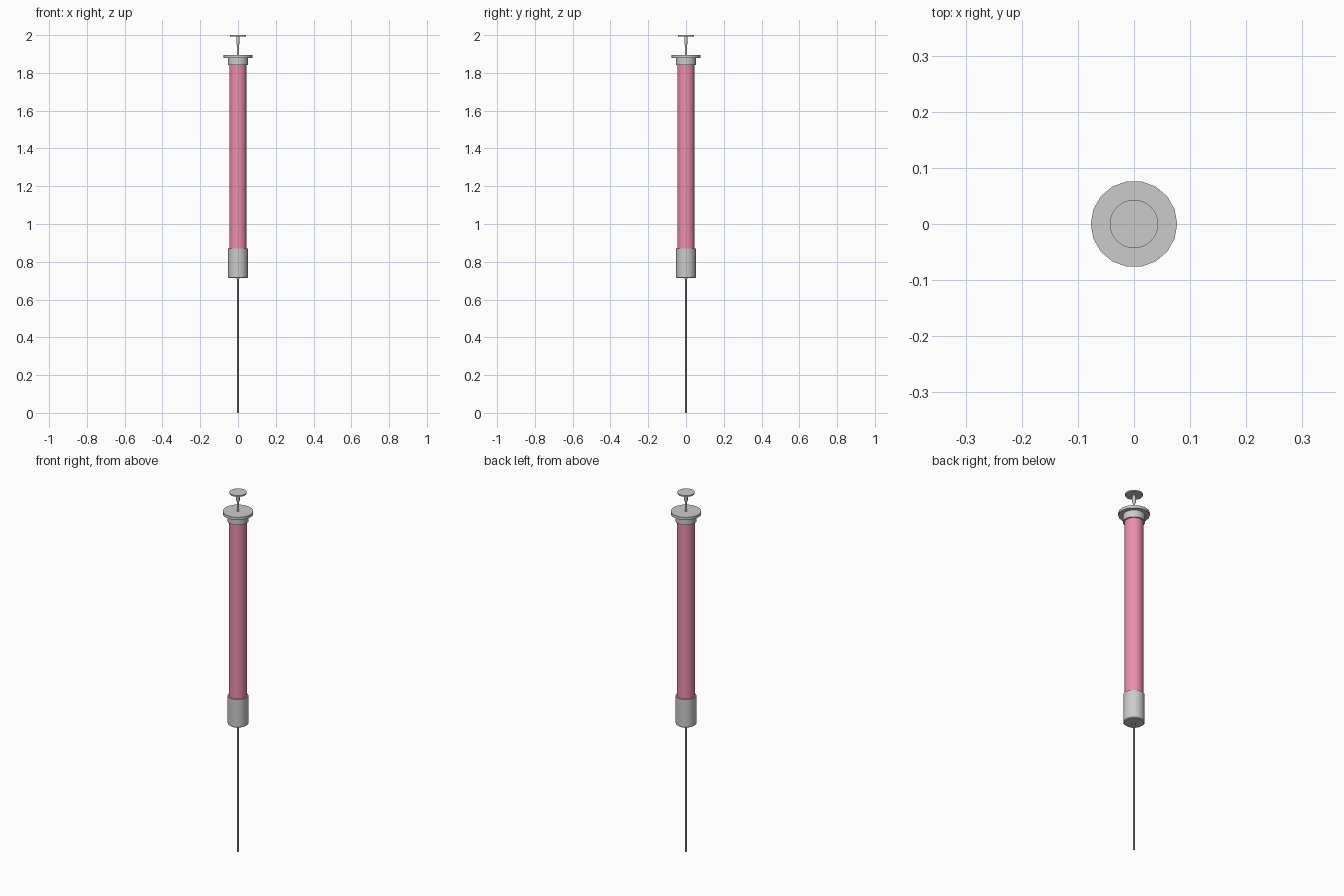
import bpy, math

if "Cube" in bpy.data.objects:
    bpy.data.objects.remove(bpy.data.objects["Cube"])


def lathe(name, profile, sides, color=None, phase=0.0):
    """Spin a (radius, z) profile around the z axis into a closed solid."""
    verts, faces = [], []
    for r, z in profile:
        for i in range(sides):
            a = phase + 2 * math.pi * i / sides
            verts.append((r * math.cos(a), r * math.sin(a), z))
    for k in range(len(profile) - 1):
        for i in range(sides):
            j = (i + 1) % sides
            faces.append((k * sides + i, k * sides + j,
                          (k + 1) * sides + j, (k + 1) * sides + i))
    faces.append(tuple(reversed(range(sides))))
    last = (len(profile) - 1) * sides
    faces.append(tuple(range(last, last + sides)))
    mesh = bpy.data.meshes.new(name)
    mesh.from_pydata(verts, [], faces)
    obj = bpy.data.objects.new(name, mesh)
    bpy.context.collection.objects.link(obj)
    if color:
        mat = bpy.data.materials.new(name + "_color")
        mat.diffuse_color = color
        mat.use_nodes = True
        mat.node_tree.nodes["Principled BSDF"].inputs["Base Color"].default_value = mat.diffuse_color
        mesh.materials.append(mat)
    bpy.context.view_layer.objects.active = obj
    obj.select_set(True)
    bpy.ops.object.shade_smooth_by_angle(angle=math.radians(30))
    obj.select_set(False)
    return obj


# thin needle
lathe("needle", [(0.004, 0.0), (0.004, 0.715)], 16)

# needle hub with a small collar underneath
lathe("needle_collar", [(0.009, 0.708), (0.009, 0.72)], 24)
lathe("hub", [(0.047, 0.713), (0.052, 0.717), (0.052, 0.87)], 32)

# liquid-filled barrel
lathe("barrel", [(0.046, 0.865), (0.046, 1.845)], 32, (0.85, 0.27, 0.42, 1))

# barrel cap and finger flange
lathe("barrel_cap", [(0.054, 1.842), (0.054, 1.882)], 32)
lathe("finger_flange", [(0.077, 1.88), (0.077, 1.895)], 18)

# plunger rod, thicker towards the thumb rest
lathe("plunger_rod", [(0.006, 1.89), (0.006, 1.948), (0.009, 1.955),
                      (0.009, 1.985), (0.006, 1.996)], 24)
lathe("thumb_rest", [(0.043, 1.993), (0.043, 2.0)], 48)
